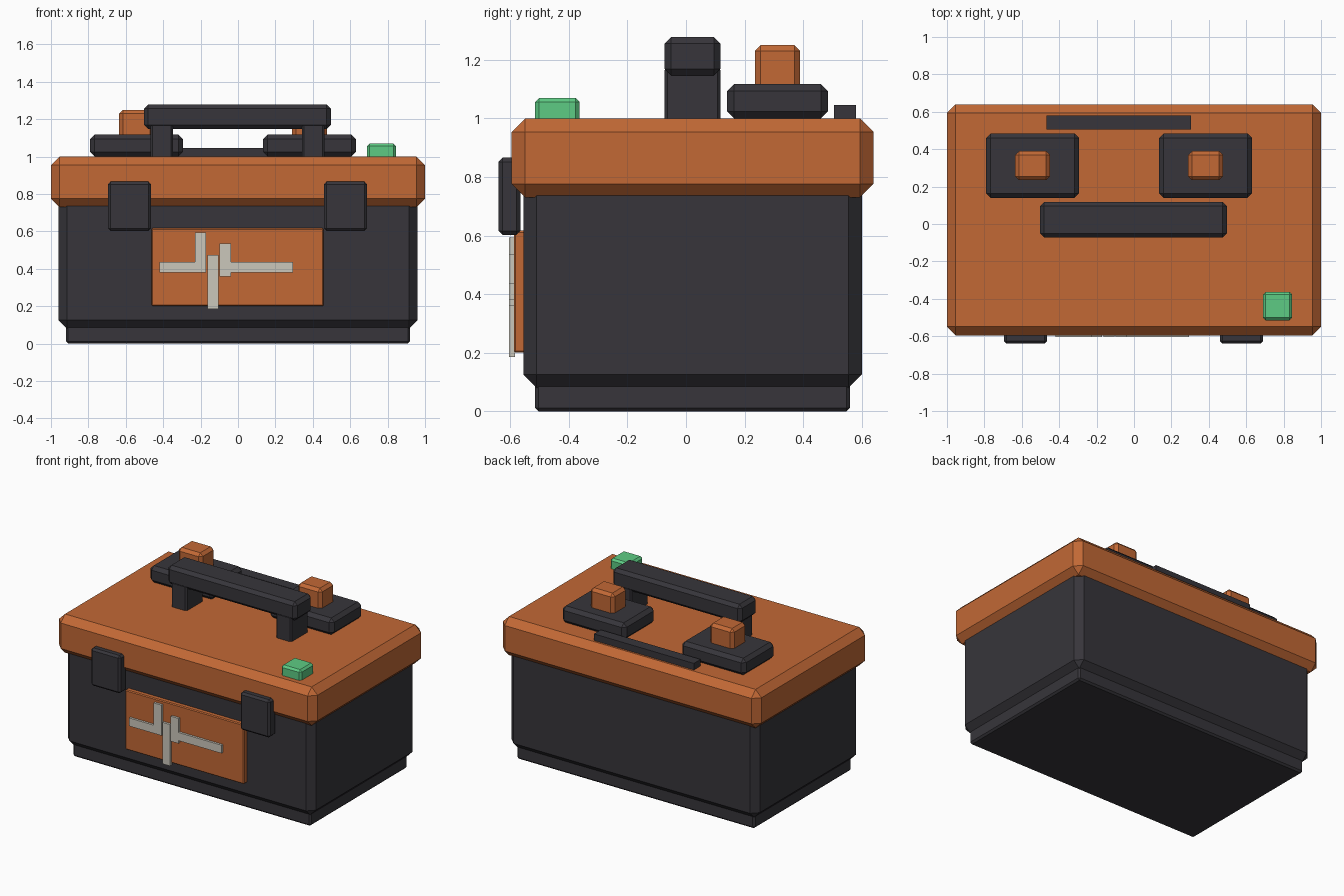
import bpy

if "Cube" in bpy.data.objects:
    bpy.data.objects.remove(bpy.data.objects["Cube"])


def material(name, rgb):
    m = bpy.data.materials.new(name)
    m.diffuse_color = (*rgb, 1.0)
    m.use_nodes = True
    m.node_tree.nodes["Principled BSDF"].inputs["Base Color"].default_value = m.diffuse_color
    return m


DARK = material("charcoal", (0.038, 0.036, 0.043))
ORANGE = material("burnt orange", (0.54, 0.14, 0.036))
GREEN = material("mint green", (0.11, 0.60, 0.23))
CREAM = material("pale grey", (0.60, 0.57, 0.50))


def box(name, x, y, z, mat, bevel=0.0):
    """Chamfered box given by its (min, max) range on each axis."""
    spans = (x, y, z)
    bpy.ops.mesh.primitive_cube_add(size=1, location=[(a + b) / 2 for a, b in spans])
    ob = bpy.context.object
    ob.name = name
    ob.scale = [b - a for a, b in spans]
    bpy.ops.object.transform_apply(location=False, rotation=False, scale=True)
    ob.data.materials.append(mat)
    if bevel:
        mod = ob.modifiers.new("chamfer", 'BEVEL')
        mod.width = bevel
        mod.segments = 1
    return ob


# Case: plinth, body and overhanging lid
box("base", (-0.92, 0.92), (-0.515, 0.56), (0.0, 0.14), DARK, 0.012)
box("body", (-0.96, 0.96), (-0.555, 0.60), (0.08, 0.80), DARK, 0.045)
box("lid", (-1.0, 1.0), (-0.595, 0.64), (0.73, 1.0), ORANGE, 0.046)

# Front latches
for side, x0 in (("left", -0.695), ("right", 0.46)):
    box(f"latch_{side}", (x0, x0 + 0.23), (-0.64, -0.565), (0.602, 0.866), DARK, 0.014)

# Front panel with raised strips
box("front_panel", (-0.462, 0.457), (-0.588, -0.53), (0.20, 0.617), ORANGE, 0.006)
strips = [
    ((-0.42, -0.17), (0.38, 0.437)),
    ((-0.23, -0.17), (0.40, 0.593)),
    ((-0.163, -0.103), (0.185, 0.475)),
    ((-0.098, -0.038), (0.36, 0.535)),
    ((-0.05, 0.295), (0.38, 0.437)),
]
for i, (x, z) in enumerate(strips):
    box(f"panel_strip_{i + 1}", x, (-0.604, -0.584), z, CREAM)

# Carry handle
box("handle_bar", (-0.502, 0.496), (-0.073, 0.117), (1.147, 1.278), DARK, 0.022)
for side, x0 in (("left", -0.468), ("right", 0.342)):
    box(f"handle_post_{side}", (x0, x0 + 0.12), (-0.073, 0.117), (0.98, 1.175), DARK, 0.01)

# Mounting pads with knobs
for side, x0 in (("left", -0.79), ("right", 0.135)):
    box(f"pad_{side}", (x0, x0 + 0.495), (0.14, 0.485), (1.0, 1.117), DARK, 0.024)
    box(f"knob_{side}", (x0 + 0.155, x0 + 0.34), (0.235, 0.39), (1.08, 1.25), ORANGE, 0.02)

# Rear rail and indicator button
box("rear_rail", (-0.467, 0.306), (0.505, 0.58), (0.99, 1.046), DARK)
box("indicator_button", (0.69, 0.845), (-0.515, -0.363), (0.98, 1.07), GREEN, 0.014)
